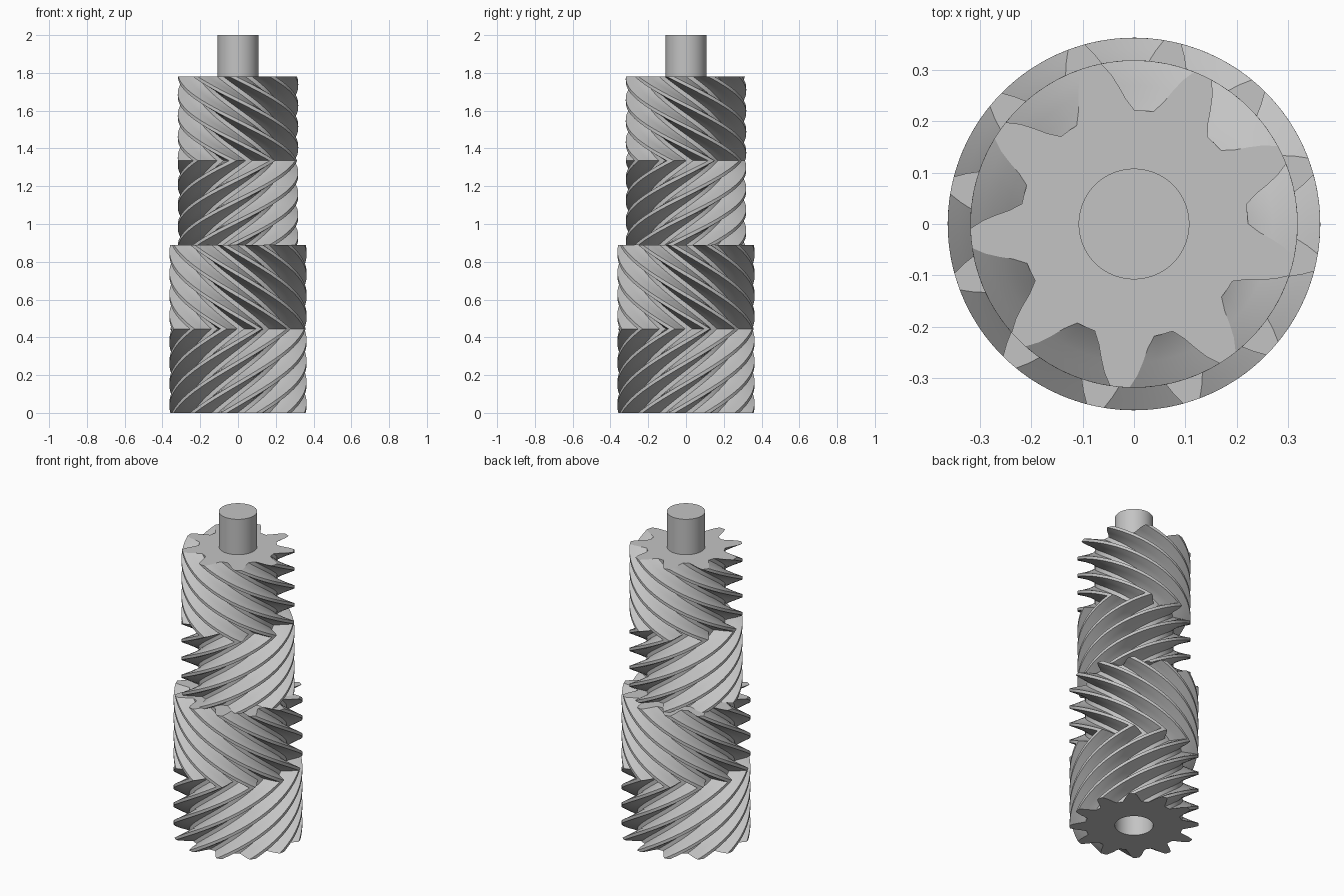
import bpy, bmesh, math
from mathutils import Vector

cube = bpy.data.objects.get("Cube")
if cube:
    bpy.data.objects.remove(cube, do_unlink=True)

# One plain metal colour
steel = bpy.data.materials.new("grey_metal")
steel.use_nodes = True
colour = (0.55, 0.55, 0.55, 1)
steel.diffuse_color = colour
steel.node_tree.nodes["Principled BSDF"].inputs["Base Color"].default_value = colour

HALF = 0.445          # height of one helical half
SHAFT_R = 0.108
LAYERS = 32           # twist steps per half
TEETH_TURNED = 4      # tooth pitches swept by the helix in one half


def tooth_outline(teeth, flank):
    """Polar outline (radius, angle); flank runs root to tip as (radius, half angle)."""
    pitch = math.tau / teeth
    root, tip = flank[0][0], flank[-1][0]
    points = []
    for i in range(teeth):
        centre = i * pitch
        points.append((root, centre - pitch / 2))
        points += [(r, centre - math.radians(a)) for r, a in flank]
        points.append((tip, centre))
        points += [(r, centre + math.radians(a)) for r, a in reversed(flank)]
    return points


def add_ring(bm, outline, z, turn=0.0):
    verts = [bm.verts.new((r * math.cos(a + turn), r * math.sin(a + turn), z))
             for r, a in outline]
    edges = [bm.edges.new((v, verts[i - 1])) for i, v in enumerate(verts)]
    return verts, edges


def skin(bm, low, high):
    for i in range(len(low)):
        bm.faces.new((low[i - 1], low[i], high[i], high[i - 1]))


def cap(bm, edges, direction):
    bmesh.ops.triangle_fill(bm, edges=edges, use_beauty=True,
                            normal=Vector((0, 0, direction)))


def finish(bm, name):
    bmesh.ops.recalc_face_normals(bm, faces=bm.faces[:])
    mesh = bpy.data.meshes.new(name)
    bm.to_mesh(mesh)
    bm.free()
    mesh.materials.append(steel)
    obj = bpy.data.objects.new(name, mesh)
    bpy.context.collection.objects.link(obj)
    bpy.ops.object.select_all(action='DESELECT')
    obj.select_set(True)
    bpy.context.view_layer.objects.active = obj
    bpy.ops.object.shade_smooth_by_angle(angle=math.radians(30))


def circle(radius, count=64):
    return [(radius, math.tau * i / count) for i in range(count)]


def herringbone_gear(name, z0, teeth, flank, phase, bore_depth=0):
    """Gear that twists one way to mid height and back again above it."""
    bm = bmesh.new()
    outline = tooth_outline(teeth, flank)
    twist = TEETH_TURNED * math.tau / teeth
    rings = []
    for k in range(2 * LAYERS + 1):
        turn = math.radians(phase) + twist * (1 - abs(k / LAYERS - 1))
        rings.append(add_ring(bm, outline, z0 + HALF * k / LAYERS, turn))
    for low, high in zip(rings, rings[1:]):
        skin(bm, low[0], high[0])
    bottom_edges = list(rings[0][1])
    # Blind socket in the underside
    if bore_depth:
        mouth, mouth_edges = add_ring(bm, circle(SHAFT_R), z0)
        end, end_edges = add_ring(bm, circle(SHAFT_R), z0 + bore_depth)
        skin(bm, mouth, end)
        cap(bm, end_edges, -1)
        bottom_edges += mouth_edges
    cap(bm, bottom_edges, -1)
    cap(bm, rings[-1][1], 1)
    finish(bm, name)


# Wide gear with the socket below, narrower gear stacked on it
herringbone_gear("lower_gear", 0, 12,
                 [(0.275, 11.2), (0.296, 8.5), (0.319, 6.7), (0.341, 4.8), (0.363, 2.7)],
                 18, bore_depth=0.23)
herringbone_gear("upper_gear", 2 * HALF, 9,
                 [(0.222, 15.2), (0.245, 11.2), (0.27, 8.7), (0.295, 6.3), (0.319, 3.4)],
                 25)

# Shaft stub on top
bm = bmesh.new()
base, base_edges = add_ring(bm, circle(SHAFT_R), 4 * HALF - 0.02)
top, top_edges = add_ring(bm, circle(SHAFT_R), 2.0)
skin(bm, base, top)
cap(bm, base_edges, -1)
cap(bm, top_edges, 1)
finish(bm, "shaft")
